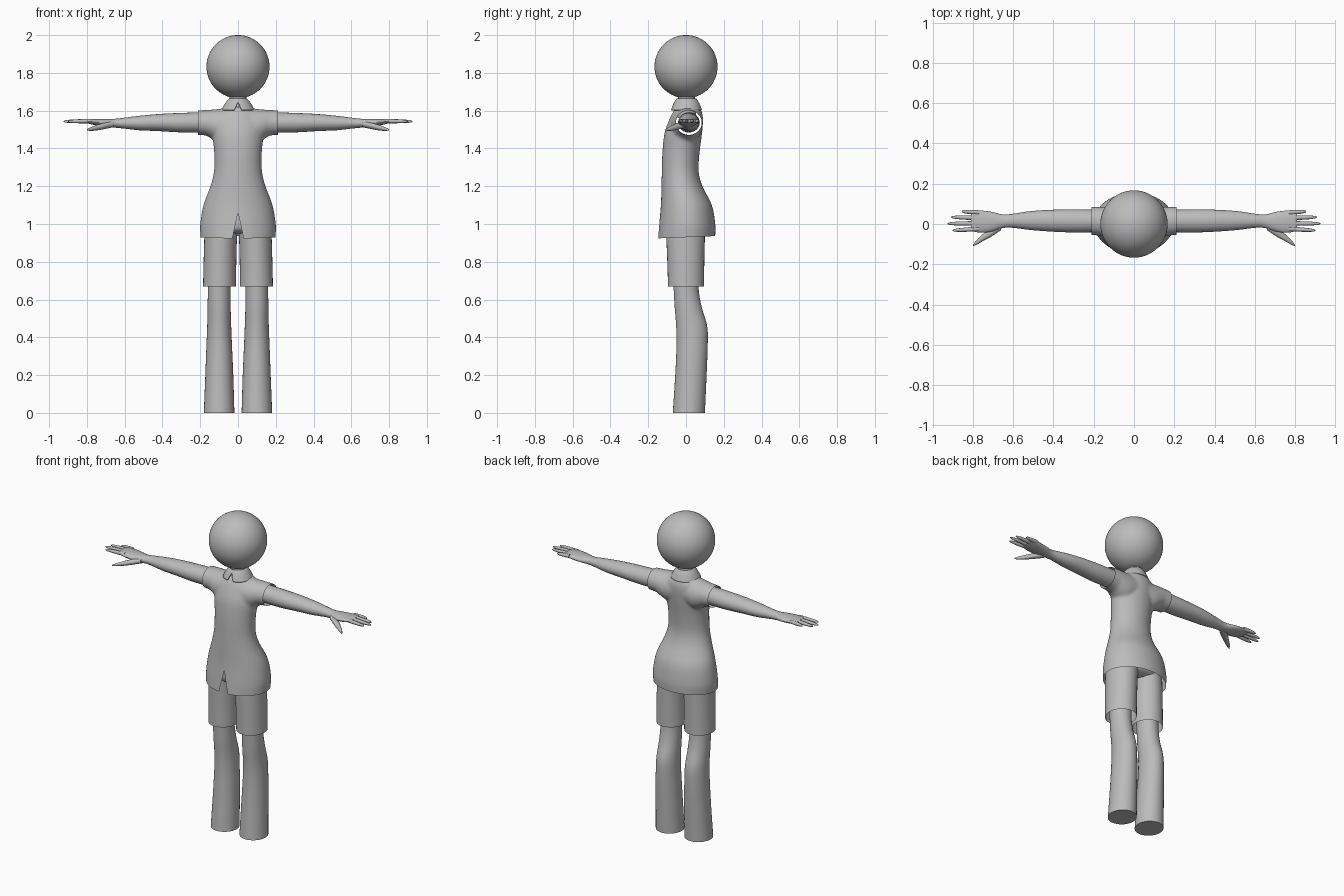
import bpy, bmesh, math
from mathutils import Vector

if "Cube" in bpy.data.objects:
    bpy.data.objects.remove(bpy.data.objects["Cube"], do_unlink=True)

GREY = (0.5, 0.5, 0.5, 1.0)
mat = bpy.data.materials.new("plain grey")
mat.use_nodes = True
mat.diffuse_color = GREY
mat.node_tree.nodes["Principled BSDF"].inputs["Base Color"].default_value = GREY


def finish(bm, name):
    bmesh.ops.recalc_face_normals(bm, faces=bm.faces)
    mesh = bpy.data.meshes.new(name)
    bm.to_mesh(mesh)
    bm.free()
    mesh.materials.append(mat)
    obj = bpy.data.objects.new(name, mesh)
    bpy.context.collection.objects.link(obj)
    return obj


def smooth(obj):
    bpy.ops.object.select_all(action="DESELECT")
    obj.select_set(True)
    bpy.context.view_layer.objects.active = obj
    bpy.ops.object.shade_smooth_by_angle(angle=math.radians(40))


def spline(rows, steps):
    """Catmull-Rom refinement of the section rows."""
    out = []
    for i in range(len(rows) - 1):
        a, b, c, d = (rows[max(0, min(len(rows) - 1, i + k))] for k in (-1, 0, 1, 2))
        for s in range(steps):
            t = s / steps
            out.append([q + t / 2 * (r - p + t * (2 * p - 5 * q + 4 * r - u + t * (3 * (q - r) + u - p)))
                        for p, q, r, u in zip(a, b, c, d)])
    return out + [list(rows[-1])]


def loft(bm, rows, axis, seg=32, caps=(True, True), steps=4):
    """Elliptical tube. axis z: (z, x0, x1, y0, y1); axis x: (x, y0, y1, z0, z1)."""
    rings = []
    for p, a0, a1, b0, b1 in spline(rows, steps):
        ring = []
        for k in range(seg):
            t = math.tau * k / seg
            a = (a0 + a1) / 2 + (a1 - a0) / 2 * math.cos(t)
            b = (b0 + b1) / 2 + (b1 - b0) / 2 * math.sin(t)
            ring.append(bm.verts.new((a, b, p) if axis == "z" else (p, a, b)))
        rings.append(ring)
    for r, s in zip(rings, rings[1:]):
        for k in range(seg):
            n = (k + 1) % seg
            bm.faces.new((r[k], r[n], s[n], s[k]))
    for ring, cap in ((rings[0], caps[0]), (rings[-1], caps[1])):
        if cap:
            bm.faces.new(ring)


def flip(rows, side):
    """Mirror z-axis sections to the given side."""
    return [(z, *sorted((side * a, side * b)), c, d) for z, a, b, c, d in rows]


def cut(bm, point, normal, clear=False):
    bmesh.ops.bisect_plane(bm, geom=bm.verts[:] + bm.edges[:] + bm.faces[:],
                           plane_co=point, plane_no=normal, clear_outer=clear)


def front_notch(bm, apex, slope):
    """Open an upside-down V in the front, below the apex height."""
    for s in (-1, 1):
        cut(bm, (0, 0, apex), (s, 0, slope))
    gone = []
    for f in bm.faces:
        c = f.calc_center_median()
        if c.y < 0 and abs(c.x) < slope * (apex - c.z):
            gone.append(f)
    bmesh.ops.delete(bm, geom=gone, context="FACES")


# Head
bm = bmesh.new()
bmesh.ops.create_uvsphere(bm, u_segments=48, v_segments=32, radius=0.167)
bmesh.ops.translate(bm, verts=bm.verts, vec=(0, 0, 1.833))
smooth(finish(bm, "head"))

# Neck
bm = bmesh.new()
loft(bm, [(1.56, -.05, .05, -.045, .055), (1.72, -.042, .042, -.04, .045)], "z")
smooth(finish(bm, "neck"))

# Shirt body and sleeves, fused into one skin
TORSO = [(.88, -.195, .195, -.15, .152), (.94, -.199, .199, -.147, .155),
         (1.0, -.2, .2, -.142, .155), (1.1, -.183, .183, -.133, .137),
         (1.2, -.146, .146, -.13, .087), (1.28, -.127, .127, -.128, .067),
         (1.38, -.126, .126, -.125, .072), (1.48, -.136, .136, -.114, .085),
         (1.55, -.13, .13, -.09, .09), (1.59, -.11, .11, -.07, .085),
         (1.62, -.07, .07, -.05, .07)]
SLEEVE = [(.02, -.08, .085, 1.45, 1.613), (.09, -.08, .088, 1.43, 1.61),
          (.135, -.07, .087, 1.448, 1.606), (.17, -.058, .085, 1.468, 1.604),
          (.24, -.053, .084, 1.472, 1.6)]
bm = bmesh.new()
loft(bm, TORSO, "z", 48)
loft(bm, SLEEVE, "x")
loft(bm, [(-x, *rest) for x, *rest in SLEEVE], "x")
body = finish(bm, "shirt_volume")
remesh = body.modifiers.new("fuse", "REMESH")
remesh.mode = "VOXEL"
remesh.voxel_size = 0.008
relax = body.modifiers.new("relax", "SMOOTH")
relax.iterations = 8
graph = bpy.context.evaluated_depsgraph_get()
bm = bmesh.new()
bm.from_mesh(body.evaluated_get(graph).to_mesh())
bpy.data.objects.remove(body, do_unlink=True)
cut(bm, (0, 0, .93), (0, .04, -1), True)
for s in (-1, 1):
    cut(bm, (s * .212, 0, 0), (s, 0, 0), True)
front_notch(bm, 1.06, .22)
smooth(finish(bm, "shirt"))

# Collar
bm = bmesh.new()
loft(bm, [(1.603, -.088, .088, -.082, .085), (1.64, -.068, .068, -.065, .07),
          (1.664, -.048, .048, -.05, .055)], "z", 48, (False, False))
front_notch(bm, 1.645, .5)
collar = finish(bm, "collar")
collar.modifiers.new("cloth", "SOLIDIFY").thickness = 0.005
smooth(collar)

# Shorts
SHORT_LEG = [(.668, .01, .185, -.095, .095), (.8, .009, .182, -.099, .097),
             (.94, .004, .178, -.104, .1), (1.0, -.01, .175, -.1, .1)]
bm = bmesh.new()
for s in (-1, 1):
    loft(bm, flip(SHORT_LEG, s), "z", 32, (False, False))
loft(bm, [(.95, -.12, .12, -.06, .06), (.98, -.17, .17, -.1, .11), (1.08, -.15, .15, -.1, .1)], "z")
smooth(finish(bm, "shorts"))

# Legs
LEG = [(0, .019, .181, -.07, .1), (.2, .025, .173, -.057, .109),
       (.36, .032, .167, -.05, .115), (.46, .036, .163, -.052, .112),
       (.56, .039, .161, -.06, .083), (.67, .04, .16, -.066, .066),
       (.85, .03, .165, -.075, .07)]
for side, s in (("left", 1), ("right", -1)):
    bm = bmesh.new()
    loft(bm, flip(LEG, s), "z")
    smooth(finish(bm, side + "_leg"))

# Arms, with palm, four fingers and thumb
ARM = [(.16, -.04, .07, 1.485, 1.592), (.3, -.042, .073, 1.485, 1.588),
       (.42, -.037, .07, 1.492, 1.582), (.52, -.029, .063, 1.496, 1.573),
       (.6, -.019, .051, 1.505, 1.563), (.65, -.02, .047, 1.51, 1.557),
       (.7, -.036, .059, 1.515, 1.557), (.75, -.043, .066, 1.522, 1.557),
       (.795, -.038, .066, 1.532, 1.556), (.81, -.025, .055, 1.538, 1.553)]
FINGERS = [(.057, .062, .855), (.03, .034, .908), (.003, .002, .925), (-.024, -.032, .9)]
THUMB = [(.66, -.03, .02, 1.512, 1.545), (.71, -.064, -.015, 1.502, 1.535),
         (.75, -.085, -.05, 1.495, 1.523), (.78, -.102, -.078, 1.493, 1.512),
         (.8, -.11, -.105, 1.495, 1.503)]
for side, s in (("left", 1), ("right", -1)):
    bm = bmesh.new()
    loft(bm, ARM, "x", 24)
    loft(bm, THUMB, "x", 12)
    for y0, y1, tip in FINGERS:
        rows = []
        for t, r in ((0, .011), (.4, .011), (.75, .009), (.93, .006), (1, .002)):
            x, y, z = .77 + t * (tip - .77), y0 + t * (y1 - y0), 1.545 - .002 * t
            rows.append((x, y - r, y + r, z - r, z + r))
        loft(bm, rows, "x", 12, steps=2)
    for v in bm.verts:
        v.co.x *= s
    smooth(finish(bm, side + "_arm"))
